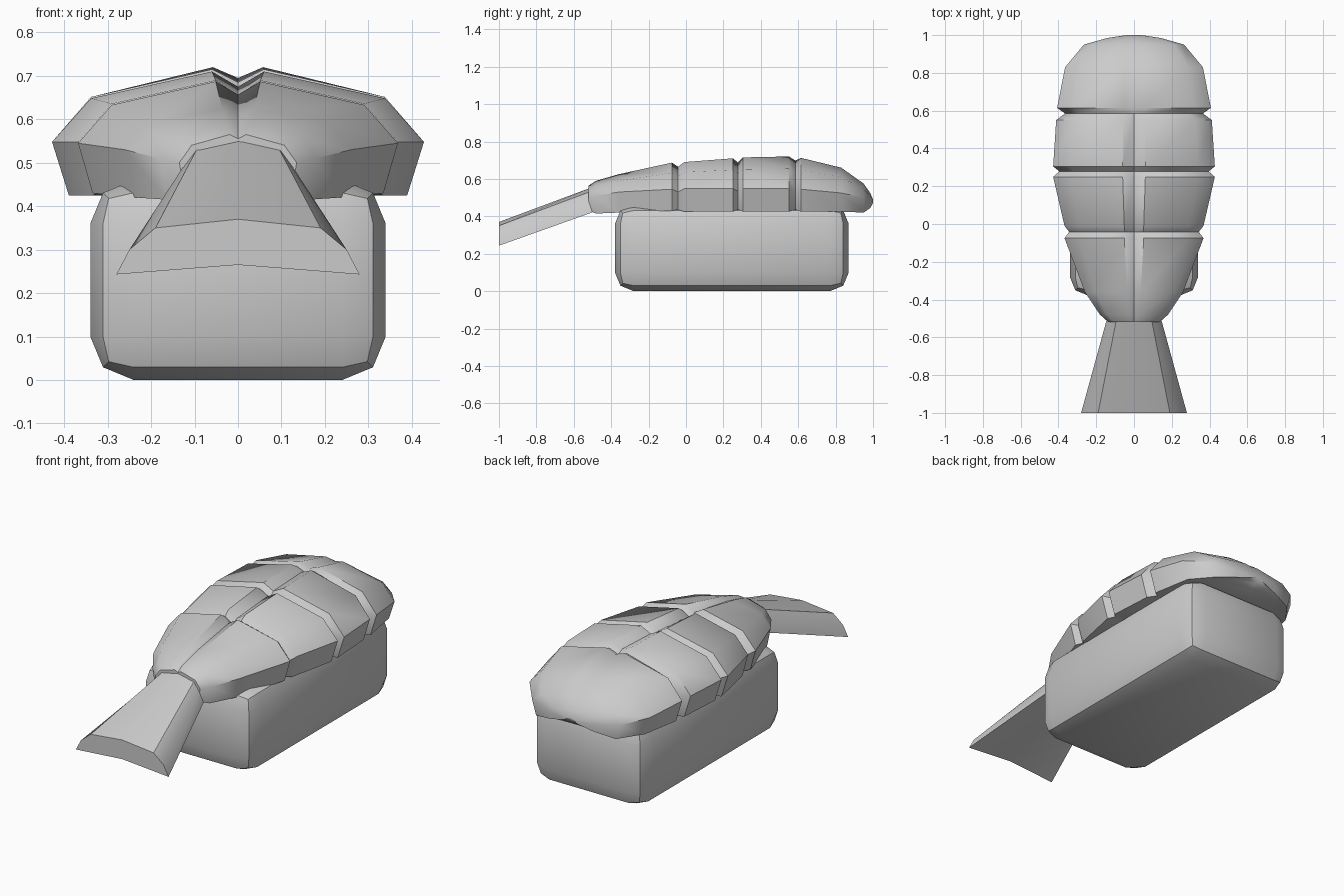
import bpy, bmesh
from math import radians

if "Cube" in bpy.data.objects:
    bpy.data.objects.remove(bpy.data.objects["Cube"])


def finish(name, bm, angle):
    bmesh.ops.recalc_face_normals(bm, faces=bm.faces[:])
    mesh = bpy.data.meshes.new(name)
    bm.to_mesh(mesh)
    bm.free()
    obj = bpy.data.objects.new(name, mesh)
    bpy.context.collection.objects.link(obj)
    bpy.ops.object.select_all(action='DESELECT')
    obj.select_set(True)
    bpy.context.view_layer.objects.active = obj
    bpy.ops.object.shade_smooth_by_angle(angle=radians(angle))
    return obj


def loft(name, rings, angle):
    bm = bmesh.new()
    loops = [[bm.verts.new(p) for p in ring] for ring in rings]
    n = len(loops[0])
    for a, b in zip(loops, loops[1:]):
        for i in range(n):
            j = (i + 1) % n
            bm.faces.new((a[i], a[j], b[j], b[i]))
    bm.faces.new(loops[0])
    bm.faces.new(loops[-1])
    return finish(name, bm, angle)


def mirrored(half, y):
    # half runs from the top centre to the bottom centre
    pts = half + [(-x, z) for x, z in reversed(half[1:-1])]
    return [(x, y, z) for x, z in pts]


# Rice block with rounded edges
bm = bmesh.new()
bmesh.ops.create_cube(bm, size=1)
for v in bm.verts:
    v.co = (v.co.x * 0.68, v.co.y * 1.25 + 0.245, (v.co.z + 0.5) * 0.46)
bmesh.ops.bevel(bm, geom=bm.edges[:], offset=0.1, segments=2, profile=0.5,
                affect='EDGES')
finish("rice_block", bm, 30)

# Shrimp body: y, half width, top z, edge z, bottom z, centre groove depth
sections = [
    (-0.52, 0.135, 0.565, 0.50, 0.43, 0.01),
    (-0.48, 0.18, 0.59, 0.51, 0.415, 0.01),
    (-0.36, 0.26, 0.625, 0.53, 0.42, 0.015),
    (-0.075, 0.368, 0.687, 0.545, 0.43, 0.03),
    (-0.042, 0.343, 0.665, 0.53, 0.435, 0.03),
    (-0.01, 0.368, 0.69, 0.548, 0.425, 0.035),
    (0.25, 0.428, 0.71, 0.548, 0.425, 0.035),
    (0.278, 0.395, 0.688, 0.535, 0.435, 0.03),
    (0.305, 0.428, 0.715, 0.548, 0.425, 0.03),
    (0.55, 0.412, 0.72, 0.548, 0.425, 0.025),
    (0.585, 0.365, 0.698, 0.53, 0.435, 0.02),
    (0.615, 0.407, 0.712, 0.545, 0.425, 0.02),
    (0.83, 0.365, 0.66, 0.525, 0.425, 0.012),
    (0.95, 0.265, 0.575, 0.50, 0.42, 0.005),
    (0.985, 0.14, 0.525, 0.485, 0.445, 0),
    (1.0, 0.04, 0.49, 0.48, 0.47, 0),
]
rings = []
for y, w, top, edge, bottom, groove in sections:
    half = [(0, top - groove), (0.14 * w, top),
            (0.79 * w, edge + 0.62 * (top - edge)), (w, edge),
            (0.91 * w, bottom), (0.6 * w, bottom + 0.012),
            (0, bottom + 0.015)]
    rings.append(mirrored(half, y))
loft("shrimp_body", rings, 38)

# Flared tail fan
tail_base = [(0, 0.56), (0.09, 0.54), (0.12, 0.50), (0.14, 0.425), (0, 0.44)]
tail_end = [(0, 0.37), (0.19, 0.35), (0.25, 0.30), (0.28, 0.243), (0, 0.265)]
loft("shrimp_tail", [mirrored(tail_base, -0.49), mirrored(tail_end, -1.0)], 38)
